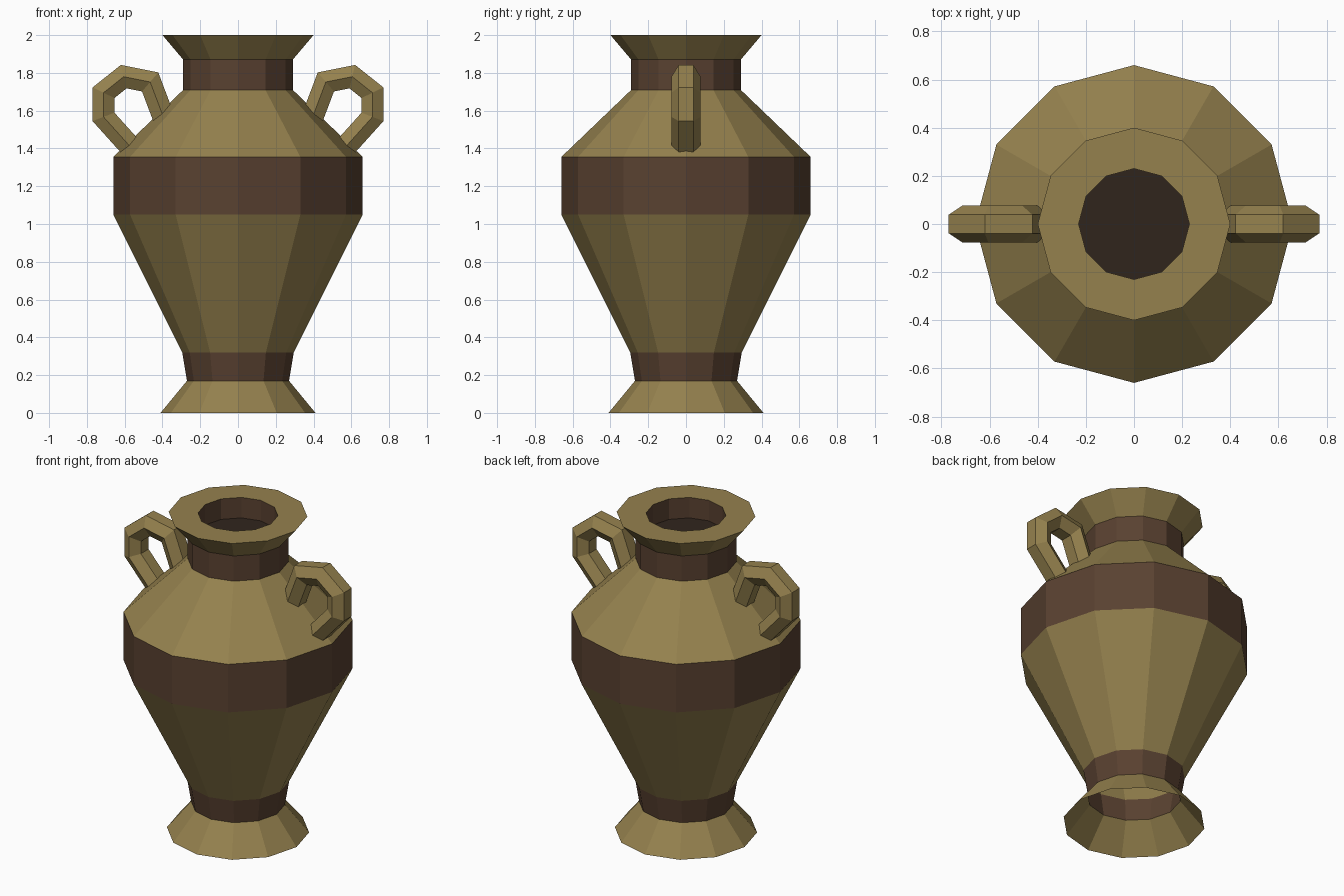
import bpy, bmesh, math
from mathutils import Vector

if "Cube" in bpy.data.objects:
    bpy.data.objects.remove(bpy.data.objects["Cube"])

SIDES = 12


def material(name, color):
    m = bpy.data.materials.new(name)
    m.diffuse_color = (*color, 1)
    m.use_nodes = True
    m.node_tree.nodes["Principled BSDF"].inputs["Base Color"].default_value = m.diffuse_color
    return m


clay = material("clay", (0.30, 0.22, 0.076))
brown = material("brown_band", (0.10, 0.053, 0.03))
dark = material("dark_inside", (0.03, 0.018, 0.012))


def finish(name, bm, mats):
    me = bpy.data.meshes.new(name)
    bm.to_mesh(me)
    bm.free()
    for m in mats:
        me.materials.append(m)
    ob = bpy.data.objects.new(name, me)
    bpy.context.collection.objects.link(ob)
    return ob


def skin(bm, rings, slots):
    """Bridge successive rings of vertices with quads."""
    for a, b, slot in zip(rings, rings[1:], slots):
        n = len(a)
        for i in range(n):
            j = (i + 1) % n
            bm.faces.new((a[i], a[j], b[j], b[i])).material_index = slot


# Vase body: (radius, height) profile, open at the foot, closed inside the mouth
profile = [(0.41, 0), (0.27, 0.17), (0.295, 0.32), (0.66, 1.05), (0.66, 1.355),
           (0.29, 1.71), (0.29, 1.87), (0.40, 2.0), (0.23, 2.0), (0.23, 1.87)]
slots = [0, 1, 0, 1, 0, 1, 0, 0, 1]
bm = bmesh.new()
rings = []
for r, z in profile:
    angles = [2 * math.pi * i / SIDES for i in range(SIDES)]
    rings.append([bm.verts.new((r * math.cos(a), r * math.sin(a), z)) for a in angles])
skin(bm, rings, slots)
bm.faces.new(rings[-1]).material_index = 2
finish("vase_body", bm, [clay, brown, dark])

# Handles: hexagonal tube swept along an angular loop, one per side
path = [Vector(p) for p in [(0.37, 1.50), (0.465, 1.752), (0.605, 1.78),
                            (0.712, 1.695), (0.712, 1.567), (0.54, 1.376)]]


def handle(name, side):
    bm = bmesh.new()
    rings = []
    for i, p in enumerate(path):
        d1 = (p - path[max(i - 1, 0)]).normalized()
        d2 = (path[min(i + 1, len(path) - 1)] - p).normalized()
        t = (d1 + d2).normalized()
        # mitre keeps the tube width constant around corners
        out = Vector((-t.y, t.x)) / max(t.dot(d1), t.dot(d2))
        ring = []
        for k in range(6):
            a = math.pi / 3 * k
            q = p + out * 0.058 * math.sin(a) / math.sin(math.pi / 3)
            ring.append(bm.verts.new((side * q.x, 0.077 * math.cos(a), q.y)))
        rings.append(ring)
    skin(bm, rings, [0] * len(path))
    bm.faces.new(rings[0])
    bm.faces.new(rings[-1])
    bmesh.ops.recalc_face_normals(bm, faces=bm.faces)
    finish(name, bm, [clay])


handle("handle_right", 1)
handle("handle_left", -1)
